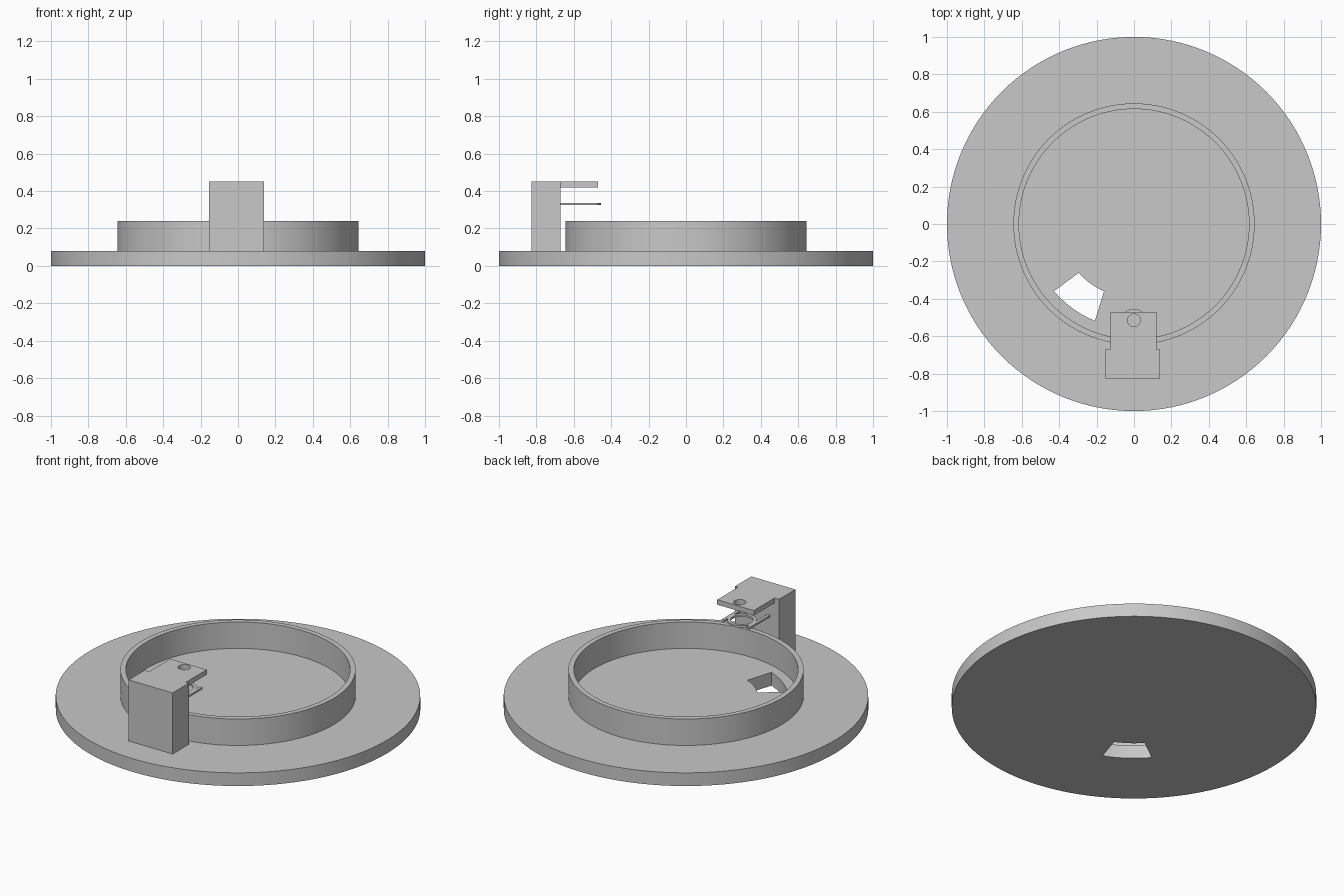
import bpy, bmesh
from math import cos, sin, pi, radians

cube = bpy.data.objects.get("Cube")
if cube:
    bpy.data.objects.remove(cube, do_unlink=True)

GREY = (0.58, 0.58, 0.58, 1.0)
grey = bpy.data.materials.new("plain grey")
grey.use_nodes = True
grey.diffuse_color = GREY
grey.node_tree.nodes["Principled BSDF"].inputs["Base Color"].default_value = GREY


def arc(radius, start, end, steps, cx=0.0, cy=0.0):
    """Points along an arc, angles in degrees."""
    angles = [radians(start + (end - start) * i / steps) for i in range(steps + 1)]
    return [(cx + radius * cos(a), cy + radius * sin(a)) for a in angles]


def circle(radius, steps, cx=0.0, cy=0.0):
    return arc(radius, 0, 360, steps, cx, cy)[:-1]


def prism(name, outline, z0, z1):
    """Extrude a flat outline from z0 to z1."""
    bm = bmesh.new()
    face = bm.faces.new([bm.verts.new((x, y, z0)) for x, y in outline])
    geom = bmesh.ops.extrude_face_region(bm, geom=[face])["geom"]
    top = [v for v in geom if isinstance(v, bmesh.types.BMVert)]
    bmesh.ops.translate(bm, verts=top, vec=(0, 0, z1 - z0))
    bmesh.ops.recalc_face_normals(bm, faces=bm.faces)
    mesh = bpy.data.meshes.new(name)
    bm.to_mesh(mesh)
    bm.free()
    obj = bpy.data.objects.new(name, mesh)
    bpy.context.collection.objects.link(obj)
    mesh.materials.append(grey)
    return obj


def box(name, x0, x1, y0, y1, z0, z1):
    return prism(name, [(x0, y0), (x1, y0), (x1, y1), (x0, y1)], z0, z1)


def cut(obj, outline, z0, z1):
    """Cut an opening through a part and drop the cutter."""
    cutter = prism(obj.name + "_cutter", outline, z0, z1)
    cutter.hide_render = True
    mod = obj.modifiers.new("opening", 'BOOLEAN')
    mod.operation = 'DIFFERENCE'
    mod.solver = 'EXACT'
    mod.object = cutter
    bpy.context.view_layer.objects.active = obj
    bpy.ops.object.modifier_apply(modifier=mod.name)
    bpy.data.objects.remove(cutter, do_unlink=True)


def smooth(obj):
    bpy.ops.object.select_all(action='DESELECT')
    obj.select_set(True)
    bpy.context.view_layer.objects.active = obj
    bpy.ops.object.shade_smooth_by_angle(angle=radians(30))


BASE_TOP = 0.08

# Round base plate with a curved opening
base = prism("base_plate", circle(1.0, 128), 0, BASE_TOP)
opening = arc(0.558, 220, 248, 12) + arc(0.394, 246, 221.5, 12)
cut(base, opening, -0.1, 0.15)
smooth(base)

# Raised rim
rim = prism("raised_rim", circle(0.645, 128), BASE_TOP, 0.24)
cut(rim, circle(0.615, 128), 0, 0.4)
smooth(rim)

# Upright post at the front
box("post", -0.155, 0.14, -0.825, -0.67, BASE_TOP, 0.45)

# Top arm with a round hole
arm = box("top_arm", -0.125, 0.12, -0.67, -0.47, 0.42, 0.45)
cut(arm, circle(0.034, 32, 0, -0.515), 0.3, 0.6)
smooth(arm)

# Holding ring on two thin rods
loop = prism("holding_ring", circle(0.08, 48, 0, -0.535), 0.325, 0.337)
cut(loop, circle(0.062, 48, 0, -0.535), 0.2, 0.4)
smooth(loop)
for name, x in (("left_rod", 0.084), ("right_rod", -0.084)):
    box(name, x - 0.009, x + 0.009, -0.67, -0.473, 0.325, 0.337)
